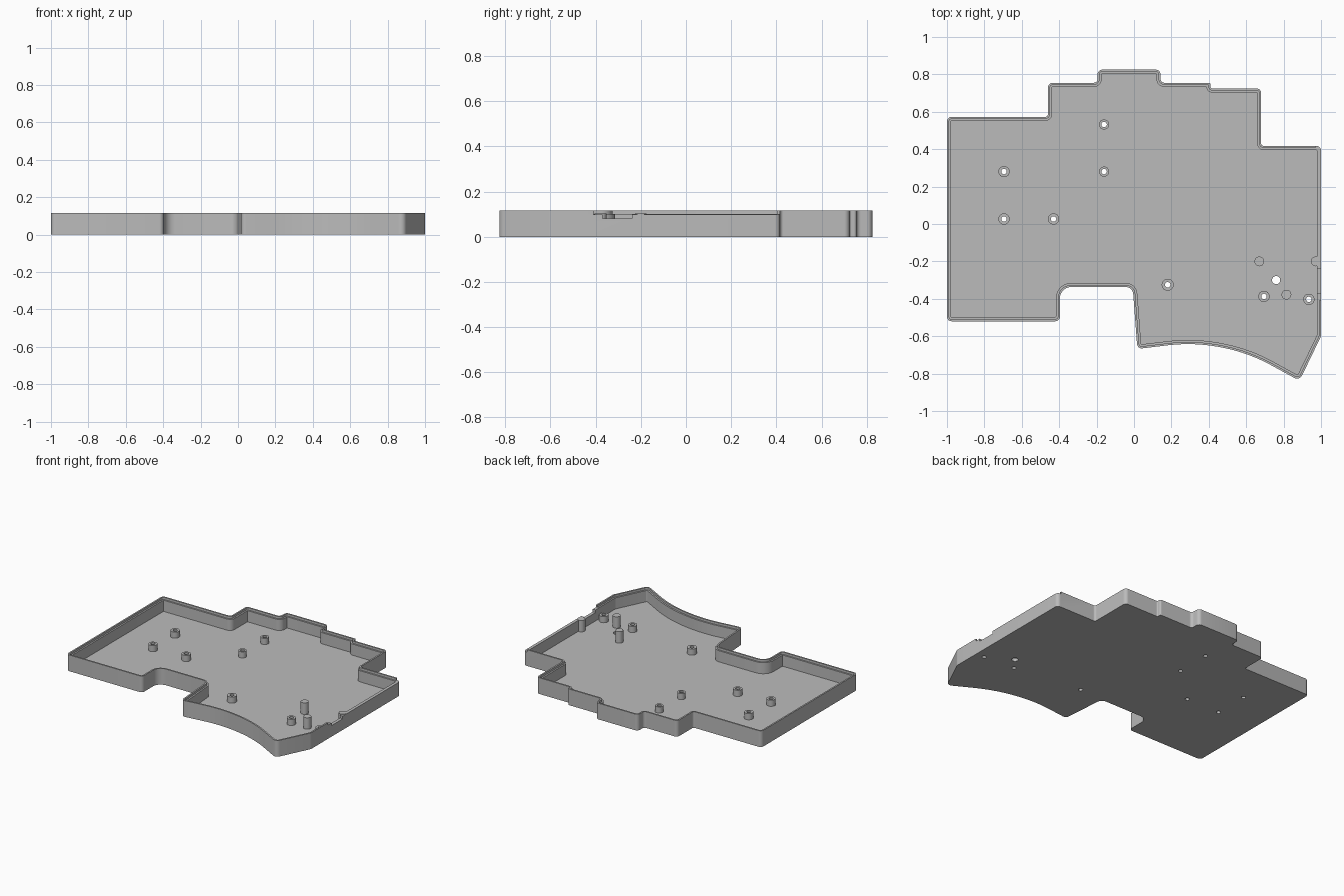
import bpy, bmesh, math
from mathutils import Vector

if "Cube" in bpy.data.objects:
    bpy.data.objects.remove(bpy.data.objects["Cube"], do_unlink=True)

HEIGHT, LEDGE, FLOOR = 0.116, 0.1, 0.02
LIP, WALL = 0.011, 0.022

grey = bpy.data.materials.new("plain grey")
grey.use_nodes = True
grey.diffuse_color = (0.5, 0.5, 0.5, 1)
grey.node_tree.nodes["Principled BSDF"].inputs["Base Color"].default_value = (0.5, 0.5, 0.5, 1)

# Tray outline, counter-clockwise: x, y, corner radius
OUTLINE = [
    (-1, -0.52, 0.025), (-0.396, -0.52, 0.025), (-0.396, -0.337, 0.06),
    (-0.007, -0.337, 0.04), (0.018, -0.668, 0.025), (0.31, -0.633, 0.9),
    (0.6, -0.682, 0.9), (0.885, -0.838, 0.03), (1, -0.6, 0.03),
    (1, 0.417, 0.025), (0.68, 0.417, 0.015), (0.68, 0.725, 0.025),
    (0.41, 0.725, 0.008), (0.41, 0.755, 0.012), (0.142, 0.755, 0.02),
    (0.142, 0.825, 0.025), (-0.195, 0.825, 0.025), (-0.195, 0.755, 0.02),
    (-0.46, 0.755, 0.025), (-0.46, 0.573, 0.015), (-1, 0.573, 0.025),
]


def rounded_outline(inset, steps=7):
    """Outline moved inward by inset, with every corner filleted."""
    result = []
    count = len(OUTLINE)
    for i, (x, y, radius) in enumerate(OUTLINE):
        here = Vector((x, y))
        d_in = (here - Vector(OUTLINE[i - 1][:2])).normalized()
        d_out = (Vector(OUTLINE[(i + 1) % count][:2]) - here).normalized()
        n_in, n_out = Vector((-d_in.y, d_in.x)), Vector((-d_out.y, d_out.x))
        miter = (n_in + n_out) / (1 + n_in.dot(n_out))
        turn = math.atan2(d_in.cross(d_out), d_in.dot(d_out))
        side = 1 if turn > 0 else -1
        r = max(radius - side * inset, 0.004)
        centre = here + miter * (inset + side * r)
        start = math.atan2(-side * n_in.y, -side * n_in.x)
        for k in range(steps + 1):
            a = start + turn * k / steps
            result.append(centre + r * Vector((math.cos(a), math.sin(a))))
    return result


def finish(name, bm):
    bmesh.ops.recalc_face_normals(bm, faces=bm.faces)
    mesh = bpy.data.meshes.new(name)
    bm.to_mesh(mesh)
    bm.free()
    mesh.materials.append(grey)
    obj = bpy.data.objects.new(name, mesh)
    bpy.context.collection.objects.link(obj)
    return obj


def loft(name, loops, capped=True):
    """Skin a series of equal-length point loops, capped or closed on itself."""
    bm = bmesh.new()
    rings = [[bm.verts.new(p) for p in loop] for loop in loops]
    pairs = list(zip(rings, rings[1:]))
    if capped:
        bm.faces.new(rings[0])
        bm.faces.new(rings[-1])
    else:
        pairs.append((rings[-1], rings[0]))
    for a, b in pairs:
        for i in range(len(a)):
            j = (i + 1) % len(a)
            bm.faces.new((a[i], a[j], b[j], b[i]))
    return finish(name, bm)


def circle(x, y, z, r, n=32):
    return [(x + r * math.cos(2 * math.pi * k / n),
             y + r * math.sin(2 * math.pi * k / n), z) for k in range(n)]


def cylinder(name, x, y, r, low, high):
    return loft(name, [circle(x, y, low, r), circle(x, y, high, r)])


def box(name, low, high):
    (x0, y0, z0), (x1, y1, z1) = low, high
    corners = [(x0, y0), (x1, y0), (x1, y1), (x0, y1)]
    return loft(name, [[(x, y, z) for x, y in corners] for z in (z0, z1)])


# Tray shell: outer wall, thin raised lip, inner ledge and floor
section = [(0, 0), (0, HEIGHT), (LIP, HEIGHT), (LIP, LEDGE), (WALL, LEDGE), (WALL, FLOOR)]
tray = loft("tray_shell", [[(p.x, p.y, z) for p in rounded_outline(inset)]
                           for inset, z in section])

# Standoffs: x, y, outer radius
HOLE = 0.0145
STANDOFFS = [
    (-0.695, 0.28, 0.03), (-0.695, 0.027, 0.03), (-0.43, 0.027, 0.03),
    (-0.16, 0.532, 0.027), (-0.16, 0.28, 0.027), (0.18, -0.325, 0.032),
    (0.695, -0.387, 0.03), (0.935, -0.403, 0.03),
]
parts = [tray]
cutters = []
for x, y, r in STANDOFFS:
    top, base = 0.064, FLOOR - 0.002
    parts.append(loft("standoff", [circle(x, y, base, r), circle(x, y, top, r),
                                   circle(x, y, top, HOLE), circle(x, y, base, HOLE)],
                      capped=False))
    cutters.append(cylinder("screw_hole_cutter", x, y, HOLE, -0.05, 0.05))

# Tall support pins
for x, y in [(0.67, -0.2), (0.815, -0.378), (0.972, -0.2)]:
    parts.append(cylinder("support_pin", x, y, 0.026, FLOOR - 0.002, LEDGE + 0.002))

# Floor hole, lowered side wall and connector notch
cutters.append(cylinder("floor_hole_cutter", 0.76, -0.3, 0.022, -0.05, 0.05))
cutters.append(box("side_lip_cutter", (0.97, -0.41, LEDGE - 0.001), (1.1, 0.45, 0.2)))
cutters.append(box("notch_cutter", (0.96, -0.37, 0.08), (1.1, -0.24, 0.2)))

for cutter in cutters:
    cutter.hide_render = True
    mod = tray.modifiers.new("cut", 'BOOLEAN')
    mod.operation = 'DIFFERENCE'
    mod.solver = 'EXACT'
    mod.object = cutter

# Bake the cuts and drop the cutters
bpy.context.view_layer.update()
graph = bpy.context.evaluated_depsgraph_get()
cut_mesh = bpy.data.meshes.new_from_object(tray.evaluated_get(graph))
tray.modifiers.clear()
tray.data = cut_mesh
for cutter in cutters:
    bpy.data.objects.remove(cutter, do_unlink=True)

# Smooth round surfaces, keep hard edges
bpy.ops.object.select_all(action='DESELECT')
for obj in parts:
    obj.select_set(True)
bpy.context.view_layer.objects.active = tray
bpy.ops.object.shade_smooth_by_angle(angle=math.radians(30))
